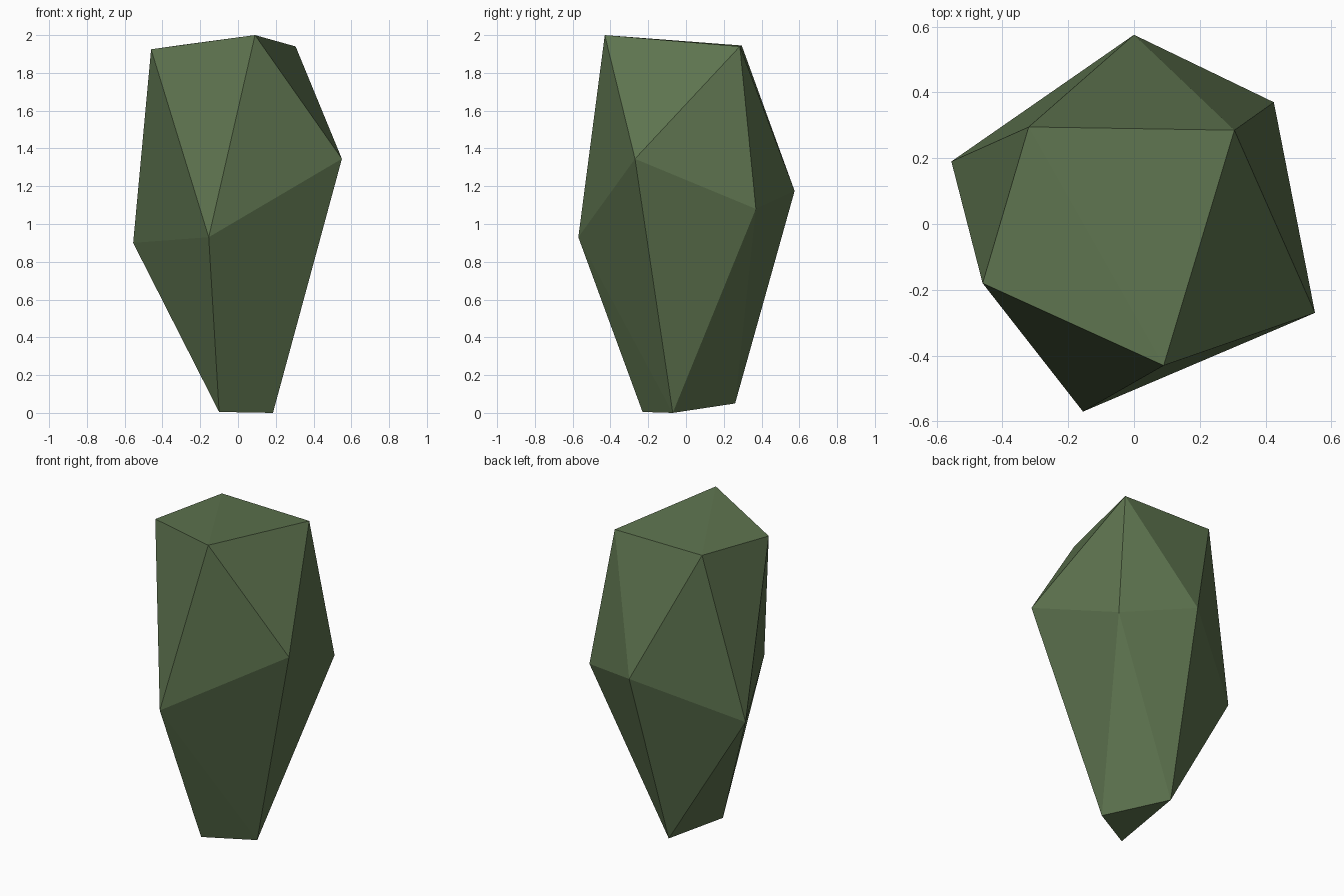
import bpy
import bmesh

if "Cube" in bpy.data.objects:
    bpy.data.objects.remove(bpy.data.objects["Cube"])

# Corners of the faceted stone, in rings from the top down
top_ring = [(0.09, -0.43, 2.0), (-0.46, -0.18, 1.925), (-0.32, 0.295, 1.945), (0.305, 0.285, 1.94)]
middle_ring = [(0.55, -0.27, 1.345), (-0.155, -0.57, 0.93), (-0.555, 0.19, 0.90),
               (0.0, 0.575, 1.175), (0.425, 0.37, 1.08)]
bottom_ring = [(-0.10, -0.23, 0.005), (0.185, -0.07, 0.0), (-0.06, 0.26, 0.05)]

# Flat-sided convex body stretched over the corners
bm = bmesh.new()
for corner in top_ring + middle_ring + bottom_ring:
    bm.verts.new(corner)
bmesh.ops.convex_hull(bm, input=list(bm.verts))
bmesh.ops.recalc_face_normals(bm, faces=list(bm.faces))
mesh = bpy.data.meshes.new("faceted_stone")
bm.to_mesh(mesh)
bm.free()

# Single moss green colour
green = bpy.data.materials.new("moss green")
green.diffuse_color = (0.11, 0.172, 0.077, 1.0)
green.use_nodes = True
green.node_tree.nodes["Principled BSDF"].inputs["Base Color"].default_value = green.diffuse_color
mesh.materials.append(green)

stone = bpy.data.objects.new("faceted_stone", mesh)
bpy.context.collection.objects.link(stone)
